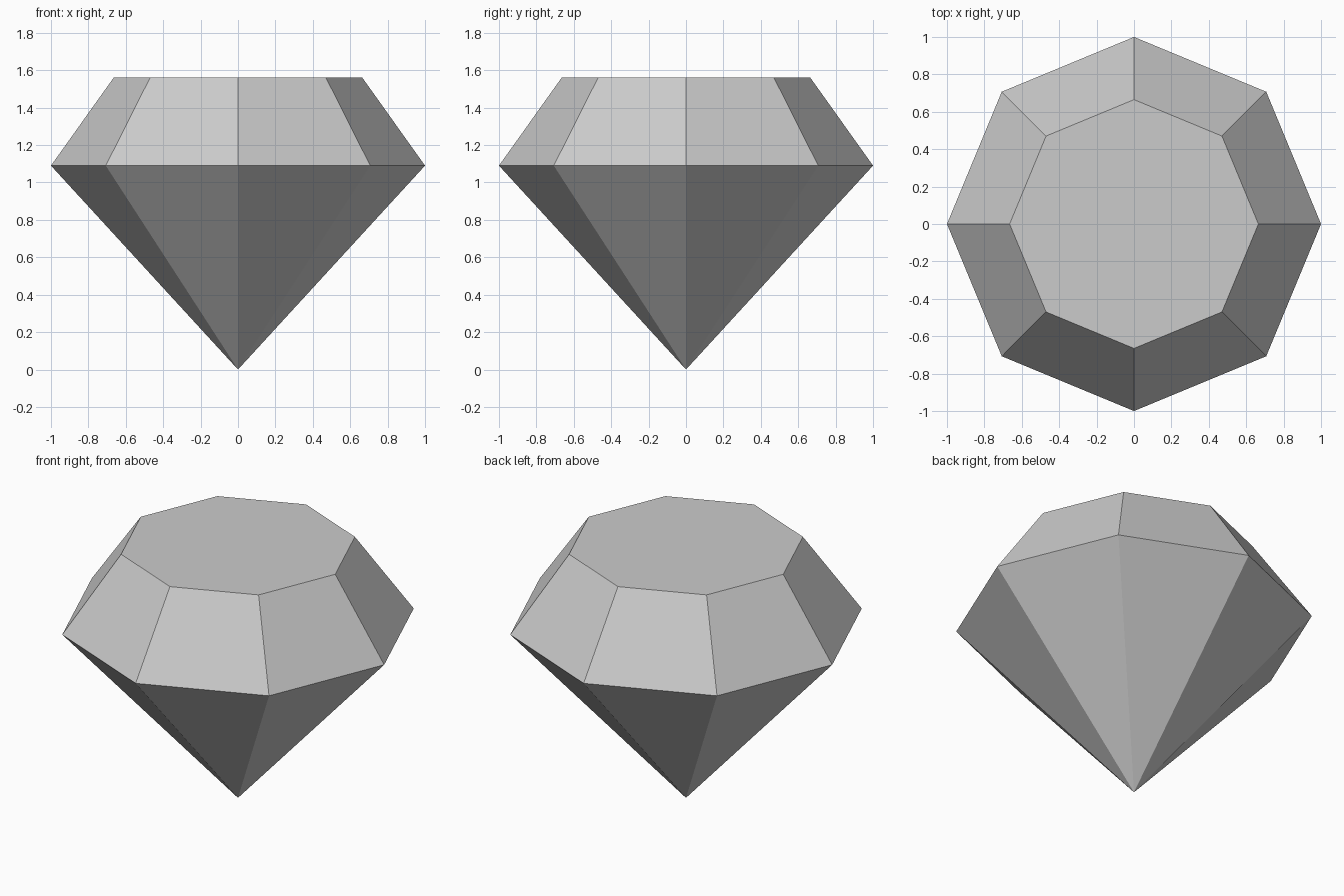
import bpy
import bmesh
from math import cos, sin, tau

cube = bpy.data.objects.get("Cube")
if cube:
    bpy.data.objects.remove(cube, do_unlink=True)

SIDES = 8
GIRDLE_Z, TABLE_Z = 1.09, 1.56
GIRDLE_R, TABLE_R = 1.0, 0.665

# Single grey material
grey = bpy.data.materials.new("gem grey")
grey.use_nodes = True
colour = (0.6, 0.6, 0.6, 1)
grey.diffuse_color = colour
grey.node_tree.nodes["Principled BSDF"].inputs["Base Color"].default_value = colour


def ring(bm, radius, z):
    """Add an octagonal ring with a corner on each axis."""
    return [bm.verts.new((radius * cos(tau * i / SIDES), radius * sin(tau * i / SIDES), z))
            for i in range(SIDES)]


# Cut gem: pointed pavilion, sloping crown and flat table
bm = bmesh.new()
tip = bm.verts.new((0, 0, 0))
girdle = ring(bm, GIRDLE_R, GIRDLE_Z)
table = ring(bm, TABLE_R, TABLE_Z)
for i in range(SIDES):
    j = (i + 1) % SIDES
    bm.faces.new((tip, girdle[j], girdle[i]))
    bm.faces.new((girdle[i], girdle[j], table[j], table[i]))
bm.faces.new(table)
bmesh.ops.recalc_face_normals(bm, faces=bm.faces)

mesh = bpy.data.meshes.new("gem")
bm.to_mesh(mesh)
bm.free()
mesh.materials.append(grey)
bpy.context.collection.objects.link(bpy.data.objects.new("gem", mesh))
